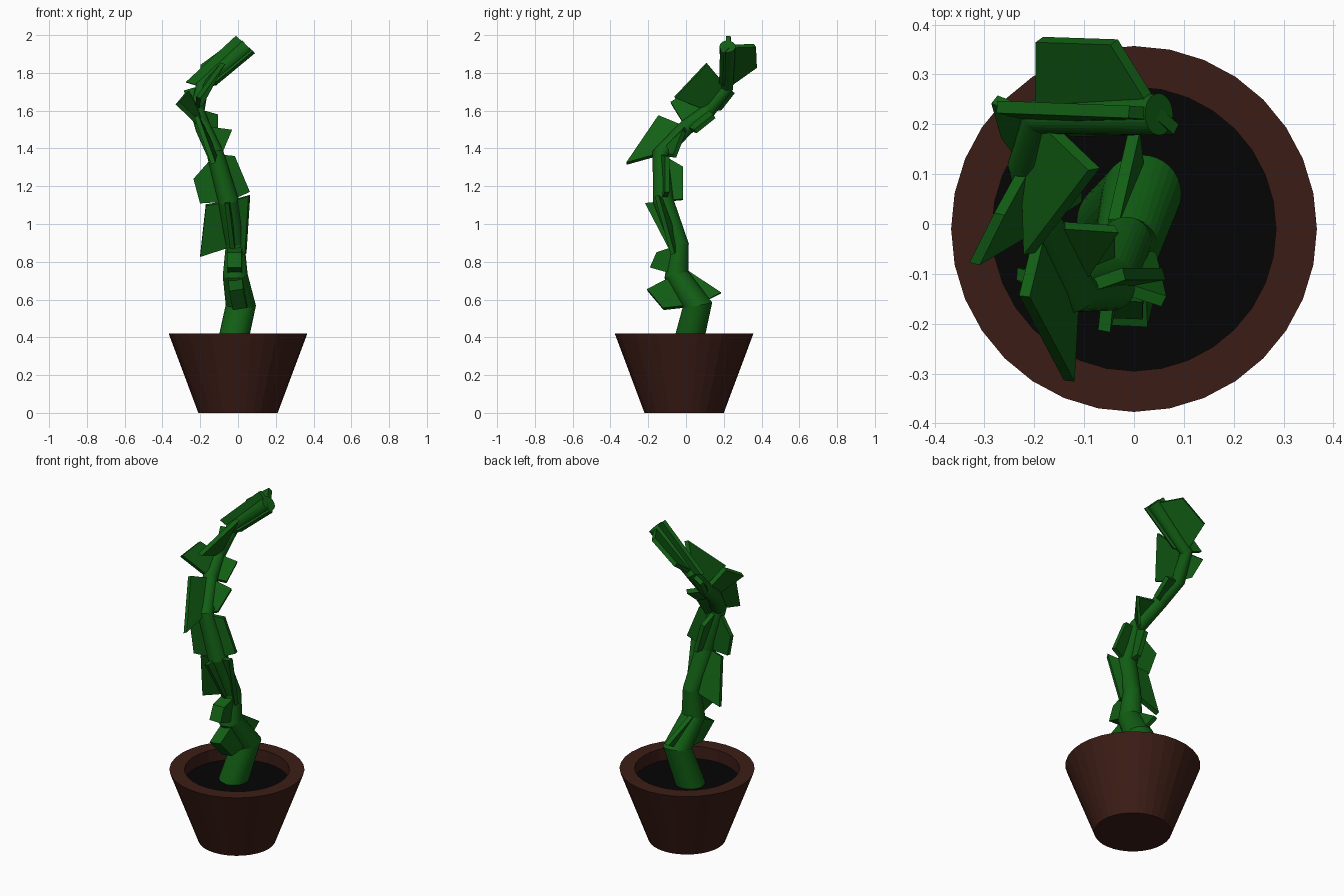
import bpy, bmesh, math
from mathutils import Vector

if "Cube" in bpy.data.objects:
    bpy.data.objects.remove(bpy.data.objects["Cube"])

SIDES = 32
POT_Y = -0.01
FIN_THICKNESS = 0.025


def material(name, rgb):
    m = bpy.data.materials.new(name)
    m.diffuse_color = (*rgb, 1)
    m.use_nodes = True
    m.node_tree.nodes["Principled BSDF"].inputs["Base Color"].default_value = m.diffuse_color
    return m


def finish(bm, name, mat):
    bmesh.ops.recalc_face_normals(bm, faces=bm.faces)
    me = bpy.data.meshes.new(name)
    bm.to_mesh(me)
    bm.free()
    me.materials.append(mat)
    ob = bpy.data.objects.new(name, me)
    bpy.context.collection.objects.link(ob)
    return ob


def loft(bm, rings):
    """Skin a list of vertex rings and cap both ends."""
    for a, b in zip(rings, rings[1:]):
        n = len(a)
        for i in range(n):
            j = (i + 1) % n
            bm.faces.new((a[i], a[j], b[j], b[i]))
    bm.faces.new(rings[0])
    bm.faces.new(rings[-1])


def ring(bm, centre, radius, axis=Vector((0, 0, 1))):
    q = Vector((0, 0, 1)).rotation_difference(axis)
    step = 2 * math.pi / SIDES
    return [bm.verts.new(Vector(centre) + q @ Vector(
        (radius * math.cos(step * i), radius * math.sin(step * i), 0)))
        for i in range(SIDES)]


terracotta = material("terracotta", (0.045, 0.012, 0.008))
earth = material("earth", (0.0015, 0.0015, 0.0015))
green = material("cactus_green", (0.006, 0.115, 0.007))

# Pot: tapered outside, flat rim, straight recess inside
bm = bmesh.new()
profile = [(0.21, 0), (0.367, 0.42), (0.285, 0.42), (0.285, 0.34)]
loft(bm, [ring(bm, (0, POT_Y, z), r) for r, z in profile])
finish(bm, "pot", terracotta)

# Soil
bm = bmesh.new()
bm.faces.new(ring(bm, (0, POT_Y, 0.347), 0.285))
finish(bm, "soil", earth)

# Crooked stem: centre and radius at each bend
path = [
    (-0.035, 0.005, 0.34, 0.08),
    (0.015, 0.06, 0.57, 0.08),
    (-0.015, -0.05, 0.73, 0.066),
    (-0.015, -0.035, 0.89, 0.05),
    (-0.05, -0.12, 1.12, 0.055),
    (-0.12, -0.135, 1.37, 0.045),
    (-0.185, 0.0, 1.51, 0.042),
    (-0.215, 0.12, 1.60, 0.038),
    (-0.19, 0.215, 1.725, 0.036),
    (0.05, 0.22, 1.94, 0.042),
]
pts = [Vector(p[:3]) for p in path]
bm = bmesh.new()
rings = []
for i, p in enumerate(path):
    before = (pts[i] - pts[i - 1]).normalized() if i else Vector((0, 0, 1))
    after = (pts[i + 1] - pts[i]).normalized() if i + 1 < len(pts) else before
    rings.append(ring(bm, pts[i], p[3], (before + after).normalized()))
loft(bm, rings)
finish(bm, "stem", green)


def add_fin(bm, seg, low, high, thick=FIN_THICKNESS):
    """Flat plate from one stem segment out to its lower and upper tips."""
    a, b, low, high = pts[seg], pts[seg + 1], Vector(low), Vector(high)
    side = (b - a).cross((low + high) / 2 - (a + b) / 2).normalized() * thick / 2
    loft(bm, [[bm.verts.new(c + s * side) for c in (a, b, high, low)]
              for s in (-1, 1)])


# Thin fins: segment, lower tip, upper tip
thin_fins = [
    (1, (0.0, 0.185, 0.635), (-0.04, 0.01, 0.75)),
    (3, (-0.20, -0.04, 0.83), (-0.17, -0.10, 1.10)),
    (3, (0.04, -0.07, 0.84), (0.06, -0.155, 1.15)),
    (3, (-0.03, -0.09, 0.87), (-0.06, -0.215, 1.11)),
    (4, (-0.20, -0.12, 1.11), (-0.235, -0.10, 1.24)),
    (4, (0.06, -0.10, 1.17), (-0.02, -0.10, 1.36)),
    (4, (-0.05, -0.015, 1.13), (-0.10, -0.015, 1.30)),
    (5, (-0.13, -0.315, 1.32), (-0.22, -0.145, 1.57)),
    (5, (-0.09, -0.06, 1.36), (-0.035, -0.01, 1.49)),
    (6, (-0.11, 0.05, 1.49), (-0.11, 0.15, 1.57)),
    (6, (-0.32, -0.08, 1.64), (-0.27, 0.02, 1.70)),
    (7, (-0.21, -0.06, 1.67), (-0.08, 0.11, 1.85)),
    (7, (-0.26, 0.18, 1.61), (-0.28, 0.25, 1.70)),
    (8, (-0.275, 0.235, 1.75), (-0.01, 0.225, 1.995)),
    (8, (-0.19, 0.37, 1.835), (-0.04, 0.365, 1.945)),
    (8, (-0.12, 0.185, 1.74), (0.085, 0.19, 1.91)),
]
bm = bmesh.new()
for fin in thin_fins:
    add_fin(bm, *fin)
finish(bm, "thin_fins", green)

# Two broad fins at the lower front
bm = bmesh.new()
add_fin(bm, 1, (0.01, -0.12, 0.55), (-0.01, -0.205, 0.65), 0.075)
add_fin(bm, 2, (-0.02, -0.19, 0.77), (-0.02, -0.155, 0.85), 0.075)
finish(bm, "broad_fins", green)
